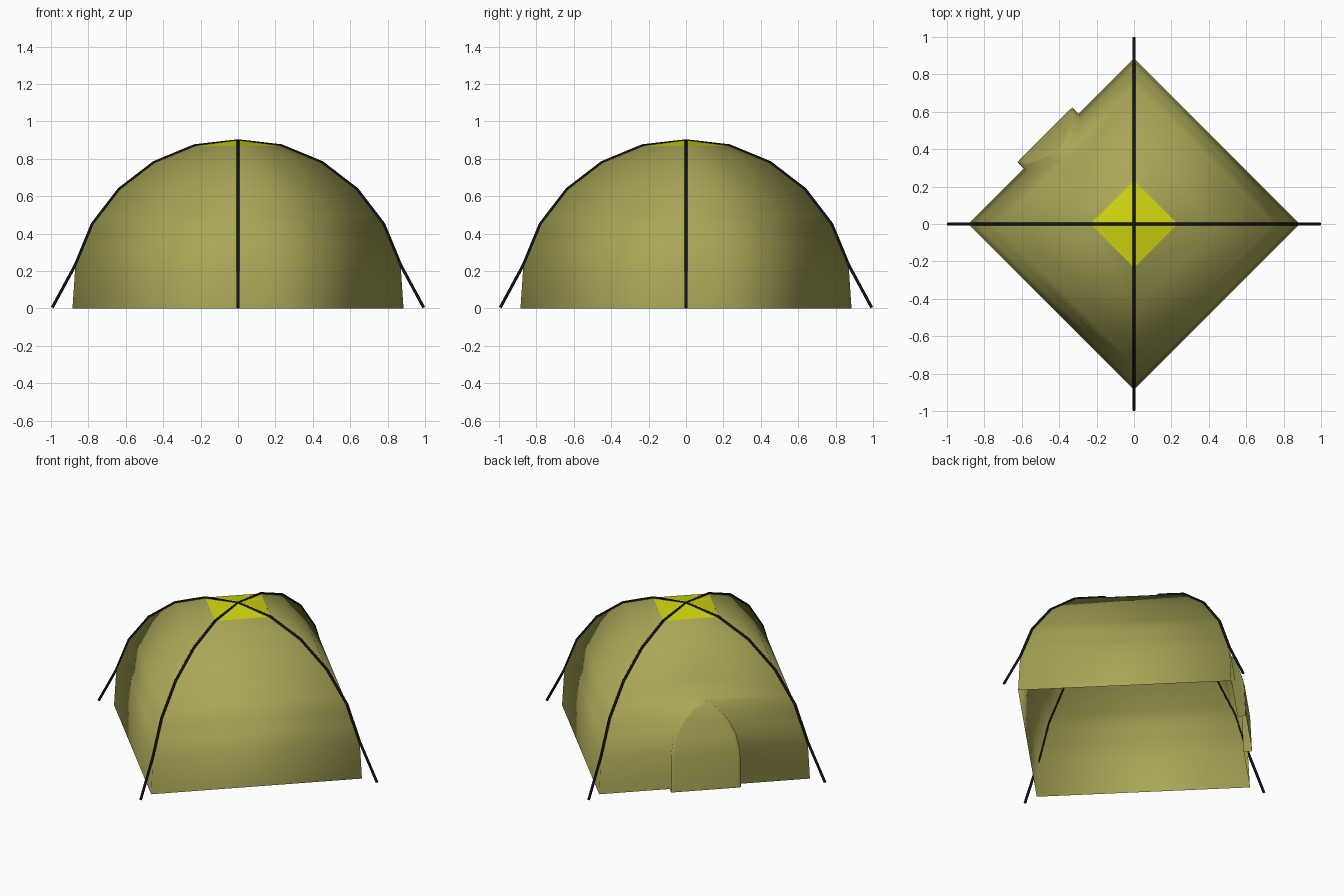
import bpy, bmesh
from math import sin, cos, radians, sqrt
from mathutils import Matrix, Vector

if "Cube" in bpy.data.objects:
    bpy.data.objects.remove(bpy.data.objects["Cube"])


def material(name, rgb):
    m = bpy.data.materials.new(name)
    m.diffuse_color = (*rgb, 1)
    m.use_nodes = True
    m.node_tree.nodes["Principled BSDF"].inputs["Base Color"].default_value = m.diffuse_color
    return m


olive = material("olive_fabric", (0.40, 0.385, 0.095))
yellow = material("yellow_fabric", (0.64, 0.67, 0.005))
black = material("black_pole", (0.006, 0.006, 0.009))

# Arch profile (corner radius, height) shared by fabric and poles
ARCH = [(0.9 * cos(radians(a)), 0.9 * sin(radians(a))) for a in range(15, 76, 15)]
WALL = [(0.885, 0.0)] + ARCH


def wall_dist(z):
    """Distance of the flat wall from the centre axis at height z."""
    for (r0, z0), (r1, z1) in zip(WALL, WALL[1:]):
        if z <= z1 + 1e-6:
            return (r0 + (r1 - r0) * (z - z0) / (z1 - z0)) / sqrt(2)
    return WALL[-1][0] / sqrt(2)


def add_object(name, bm, mat, smooth):
    bmesh.ops.remove_doubles(bm, verts=bm.verts, dist=0.0005)
    bmesh.ops.recalc_face_normals(bm, faces=bm.faces)
    for f in bm.faces:
        f.smooth = smooth
    me = bpy.data.meshes.new(name)
    bm.to_mesh(me)
    bm.free()
    me.materials.append(mat)
    ob = bpy.data.objects.new(name, me)
    bpy.context.collection.objects.link(ob)
    return ob


# Door outline: half width at each height
DOOR = {0.0: 0.207, ARCH[0][1]: 0.205, 0.33: 0.185, 0.40: 0.15,
        ARCH[1][1]: 0.11, 0.495: 0.06, 0.525: 0.0}
door_z = sorted(DOOR)
DEPTH = 0.047

# Fabric walls, with the door pushed out of the back left wall
bm = bmesh.new()


def strip(a, b, turn):
    """Join two columns of points into a band of quads, dropping doubled points."""
    for i in range(len(a) - 1):
        pts = []
        for p in (a[i], a[i + 1], b[i + 1], b[i]):
            if all((p - q).length > 1e-5 for q in pts):
                pts.append(p)
        if len(pts) > 2:
            bm.faces.new([bm.verts.new(turn @ p) for p in pts])


rows = sorted({round(z, 5) for z in door_z + [p[1] for p in WALL]})
widths = {round(z, 5): w for z, w in DOOR.items()}
for k in range(4):
    turn = Matrix.Rotation(radians(45 + 90 * k), 4, 'Z')
    has_door = k == 0
    corner = [[Vector((s * wall_dist(z), wall_dist(z), z)) for z in rows] for s in (-1, 1)]
    if not has_door:
        strip(corner[0], corner[1], turn)
        continue
    rim, inner = [], []
    for n, s in enumerate((-1, 1)):
        edge = [Vector((s * widths.get(z, 0), wall_dist(z), z)) for z in rows]
        outer = [Vector((s * DOOR[z], wall_dist(z) + DEPTH, z + 0.006 * z)) for z in door_z]
        panel = [Vector((s * DOOR[z] * 0.92, wall_dist(z * 0.96) + DEPTH + 0.003, z * 0.96))
                 for z in door_z]
        strip(corner[n], edge, turn)
        strip(edge[:len(door_z)], outer, turn)
        strip(outer, panel, turn)
        inner.append(panel)
    strip(inner[0], inner[1], turn)
add_object("tent_walls_with_door", bm, olive, True)

# Yellow roof panel
bm = bmesh.new()
r, z = ARCH[-1]
ring = [Vector((r, 0, z)), Vector((0, r, z)), Vector((-r, 0, z)), Vector((0, -r, z))]
for i in range(4):
    bm.faces.new([bm.verts.new(p) for p in (ring[i], ring[(i + 1) % 4], Vector((0, 0, 0.9)))])
add_object("roof_panel", bm, yellow, False)

# Two crossing poles
half = [(0.993, 0.004)] + ARCH
path = half + [(0, 0.896)] + [(-x, z) for x, z in reversed(half)]
for name, angle in (("pole_side_to_side", 0), ("pole_front_to_back", 90)):
    cu = bpy.data.curves.new(name, 'CURVE')
    cu.dimensions = '3D'
    cu.bevel_depth = 0.008
    cu.bevel_resolution = 2
    cu.use_fill_caps = True
    sp = cu.splines.new('POLY')
    sp.points.add(len(path) - 1)
    for p, (x, z) in zip(sp.points, path):
        p.co = (x, 0, z, 1)
    cu.materials.append(black)
    ob = bpy.data.objects.new(name, cu)
    ob.rotation_euler.z = radians(angle)
    bpy.context.collection.objects.link(ob)
